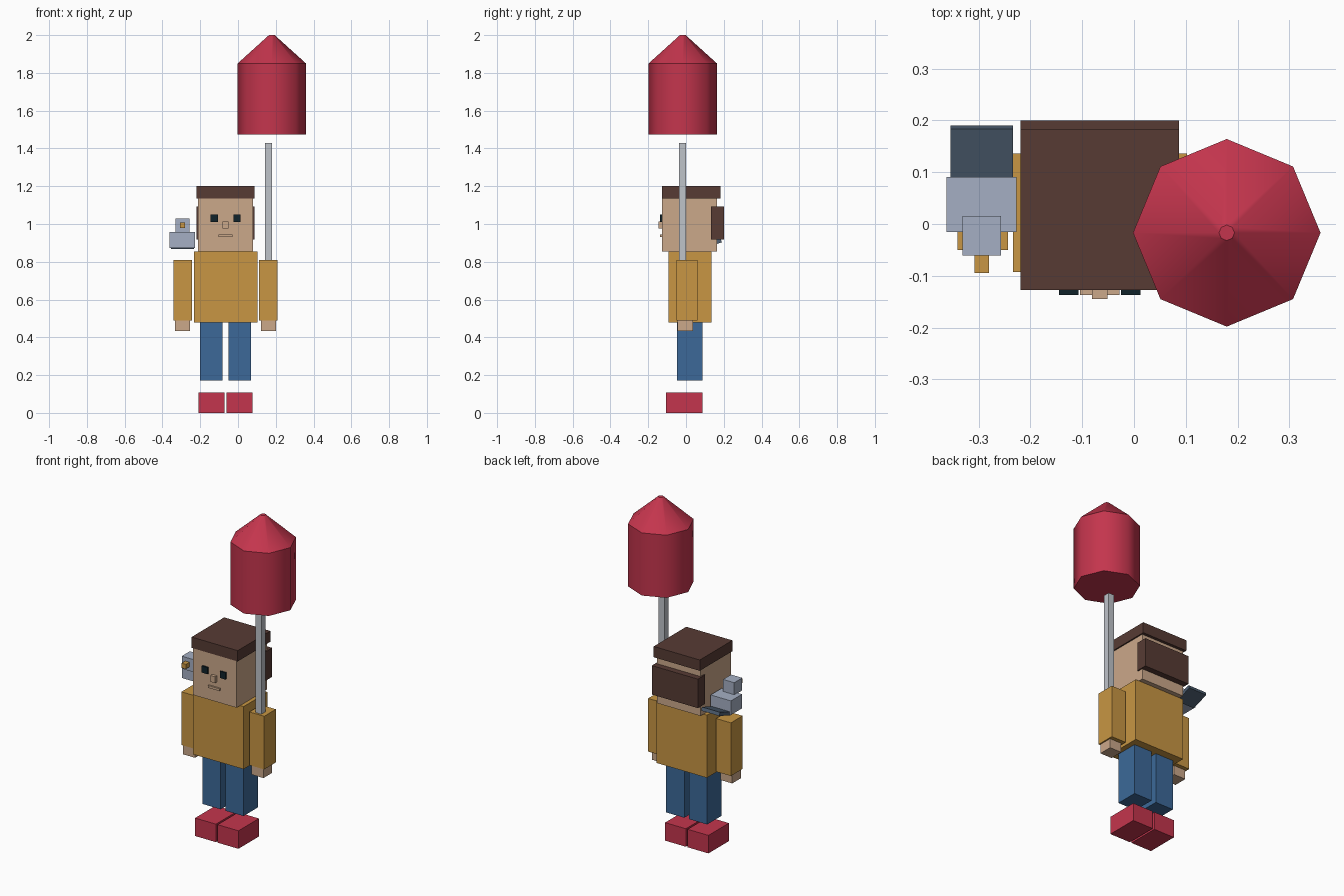
import bpy, bmesh, math

if "Cube" in bpy.data.objects:
    bpy.data.objects.remove(bpy.data.objects["Cube"])

CX = -0.066  # symmetry plane of the figure


def material(name, hex_code):
    m = bpy.data.materials.new(name)
    rgb = [int(hex_code[i:i + 2], 16) / 255 for i in (0, 2, 4)]
    m.diffuse_color = [c / 12.92 if c < 0.04 else ((c + 0.055) / 1.055) ** 2.4 for c in rgb] + [1]
    m.use_nodes = True
    m.node_tree.nodes["Principled BSDF"].inputs["Base Color"].default_value = m.diffuse_color
    return m


SKIN = material("skin", "CBA88A")
HAIR = material("dark_brown", "573B34")
GOLD = material("mustard", "C89643")
BLUE = material("denim_blue", "3C6999")
RED = material("red", "C4354D")
GREY = material("pole_grey", "BFC3CA")
BIRD = material("pale_blue_grey", "A5AFC3")
SLATE = material("slate", "4F6073")
BLACK = material("near_black", "10222A")


def add(name, bm, mat):
    bmesh.ops.recalc_face_normals(bm, faces=bm.faces)
    me = bpy.data.meshes.new(name)
    bm.to_mesh(me)
    bm.free()
    me.materials.append(mat)
    ob = bpy.data.objects.new(name, me)
    bpy.context.collection.objects.link(ob)
    return ob


def box(name, mat, x, y, z):
    """Box from its (min, max) extents."""
    bm = bmesh.new()
    bmesh.ops.create_cube(bm, size=1)
    for v in bm.verts:
        v.co = [lo + (hi - lo) * (c + 0.5) for (lo, hi), c in zip((x, y, z), v.co)]
    return add(name, bm, mat)


def pair(name, mat, x, y, z):
    """Two boxes mirrored about the figure; x measured from its middle."""
    box("right_" + name, mat, (CX - x[1], CX - x[0]), y, z)
    box("left_" + name, mat, (CX + x[0], CX + x[1]), y, z)


def mid(name, mat, half, y, z):
    box(name, mat, (CX - half, CX + half), y, z)


# Legs, body and arms
pair("shoe", RED, (0.006, 0.144), (-0.107, 0.087), (0, 0.108))
pair("leg", BLUE, (0.015, 0.136), (-0.048, 0.088), (0.172, 0.479))
mid("torso", GOLD, 0.168, (-0.093, 0.136), (0.479, 0.855))
pair("sleeve", GOLD, (0.177, 0.275), (-0.05, 0.061), (0.49, 0.809))
pair("hand", SKIN, (0.188, 0.267), (-0.045, 0.037), (0.434, 0.49))

# Head, hair and face
mid("head", SKIN, 0.145, (-0.127, 0.164), (0.855, 1.135))
mid("top_hair", HAIR, 0.153, (-0.127, 0.182), (1.135, 1.2))
mid("back_hair", HAIR, 0.153, (0.132, 0.2), (0.918, 1.092))
pair("eye", BLACK, (0.041, 0.079), (-0.137, -0.127), (1.01, 1.05))
mid("nose", SKIN, 0.015, (-0.145, -0.127), (0.975, 1.013))
mid("mouth", SKIN, 0.038, (-0.137, -0.127), (0.93, 0.944))

# Bird above the shoulder, with an upward tilted tail
box("bird_body", BIRD, (-0.362, -0.227), (-0.015, 0.091), (0.873, 0.958))
box("bird_head", BIRD, (-0.331, -0.257), (-0.061, 0.015), (0.955, 1.03))
box("bird_beak", GOLD, (-0.308, -0.28), (-0.095, -0.061), (0.979, 1.007))
tail = box("bird_tail", SLATE, (-0.354, -0.234), (-0.112, 0), (0, 0.021))
tail.location = (0, 0.19, 0.903)
tail.rotation_euler.x = math.radians(19)

# Umbrella pole and eight-sided canopy
box("umbrella_pole", GREY, (0.142, 0.181), (-0.037, 0.001), (0.5, 1.43))
bm = bmesh.new()
rings = [[bm.verts.new((0.179 + r * math.cos(i * math.pi / 4),
                        -0.017 + r * math.sin(i * math.pi / 4), z)) for i in range(8)]
         for r, z in ((0.181, 1.474), (0.181, 1.85), (0.015, 2.0))]
for a, b in zip(rings, rings[1:]):
    for i in range(8):
        j = (i + 1) % 8
        bm.faces.new((a[i], a[j], b[j], b[i])).smooth = True
bm.faces.new(rings[0])
bm.faces.new(rings[-1])
for e in bm.edges:  # keep the rims sharp
    e.smooth = abs(e.verts[0].co.z - e.verts[1].co.z) > 0.01
add("umbrella_canopy", bm, RED)
